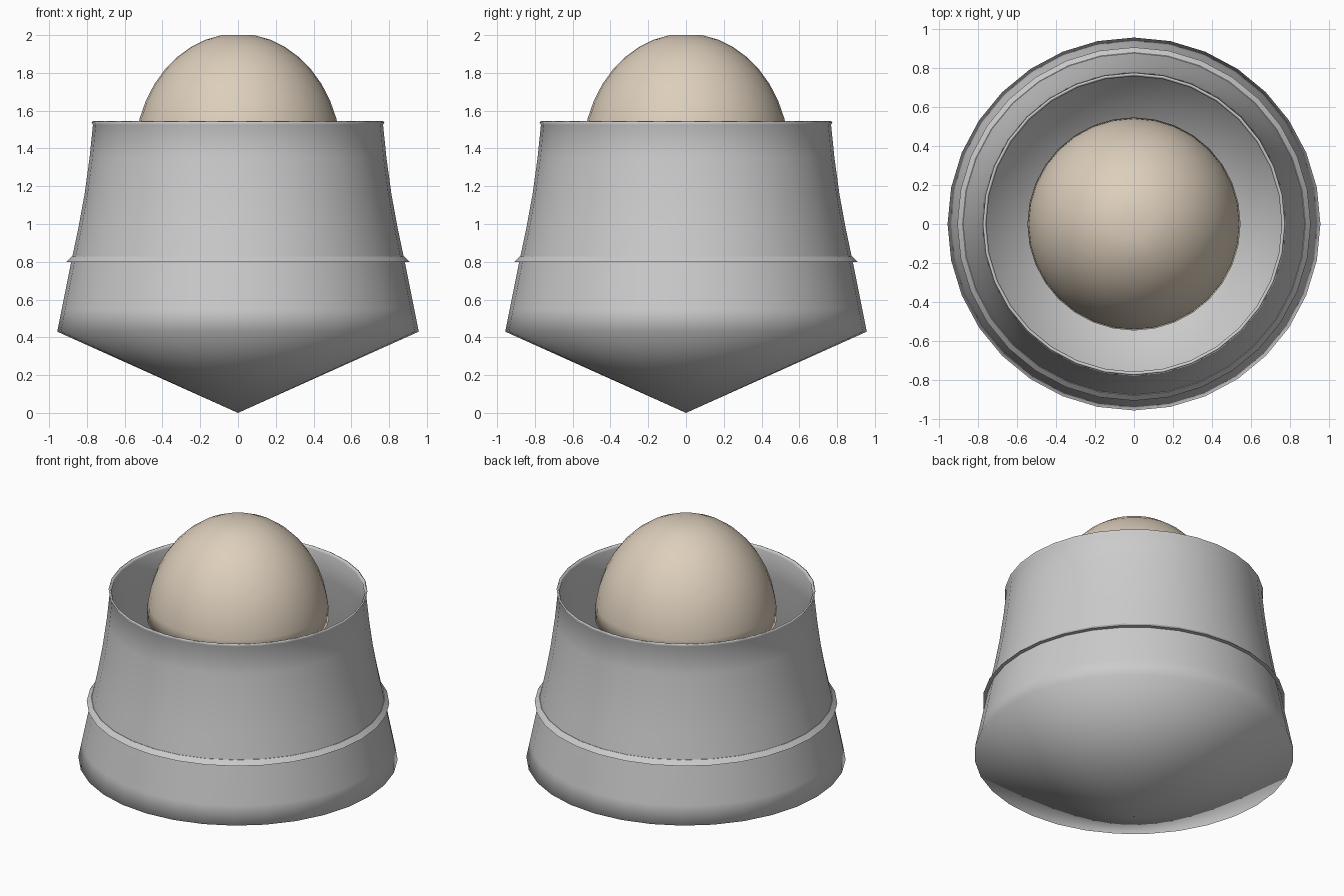
import bpy, bmesh, math

if "Cube" in bpy.data.objects:
    bpy.data.objects.remove(bpy.data.objects["Cube"])

SIDES = 32


def lathe(name, profile, closed=False, cap_end=False):
    """Spin (radius, z) points around z; radius 0 becomes a single pole vertex."""
    bm = bmesh.new()
    rings = []
    for r, z in profile:
        if r == 0:
            rings.append([bm.verts.new((0, 0, z))] * SIDES)
        else:
            rings.append([bm.verts.new((r * math.cos(2 * math.pi * i / SIDES),
                                        r * math.sin(2 * math.pi * i / SIDES), z))
                          for i in range(SIDES)])
    pairs = list(zip(rings, rings[1:]))
    if closed:
        pairs.append((rings[-1], rings[0]))
    for a, b in pairs:
        for i in range(SIDES):
            j = (i + 1) % SIDES
            quad = list(dict.fromkeys((a[i], a[j], b[j], b[i])))
            bm.faces.new(quad)
    if cap_end:
        bm.faces.new(rings[-1])
    mesh = bpy.data.meshes.new(name)
    bm.to_mesh(mesh)
    bm.free()
    obj = bpy.data.objects.new(name, mesh)
    bpy.context.collection.objects.link(obj)
    return obj


def smooth(obj, angle):
    bpy.ops.object.select_all(action='DESELECT')
    obj.select_set(True)
    bpy.context.view_layer.objects.active = obj
    bpy.ops.object.shade_smooth_by_angle(angle=math.radians(angle))


def shell(obj, thickness):
    mod = obj.modifiers.new("thickness", 'SOLIDIFY')
    mod.thickness = thickness
    mod.offset = -1


# Open cup: conical underside, flared wall, thin lip
cup = lathe("cup", [(0, 0), (0.957, 0.43), (0.933, 0.55), (0.883, 0.80),
                    (0.845, 0.98), (0.812, 1.16), (0.786, 1.35),
                    (0.768, 1.525), (0.776, 1.54)])
smooth(cup, 100)
shell(cup, 0.01)

# Raised band around the wall, flat underneath
band = lathe("band", [(0.878, 0.80), (0.907, 0.80), (0.880, 0.828), (0.868, 0.828)],
             closed=True)
smooth(band, 30)

# Domed insert, taller than a hemisphere, with a small flat crown
R, H, BASE = 0.547, 0.648, 1.36
dome = lathe("dome", [(R * math.cos(math.radians(a)), BASE + H * math.sin(math.radians(a)))
                      for a in range(0, 82, 9)], cap_end=True)
smooth(dome, 30)
shell(dome, 0.01)
tan = bpy.data.materials.new("tan")
tan.diffuse_color = (0.72, 0.62, 0.50, 1)
tan.use_nodes = True
tan.node_tree.nodes["Principled BSDF"].inputs["Base Color"].default_value = tan.diffuse_color
dome.data.materials.append(tan)
